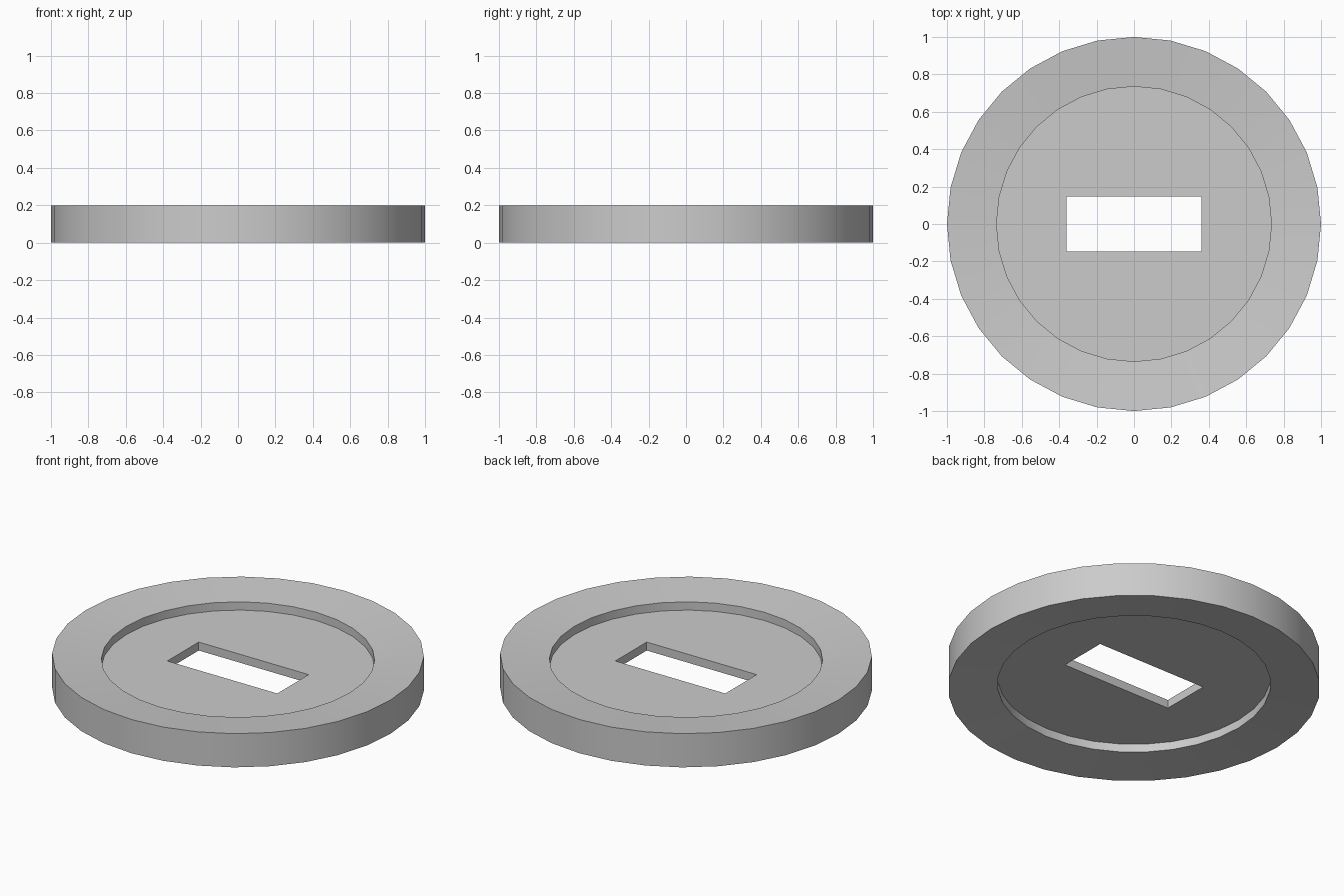
import bpy, bmesh
from math import sin, cos, tau, radians

if "Cube" in bpy.data.objects:
    bpy.data.objects.remove(bpy.data.objects["Cube"])

SIDES = 32
# Half profile (radius, z): sloped rim around a thin sunken web
PROFILE = [(0.735, 0.125), (0.735, 0.174), (1.0, 0.2),
           (1.0, 0.0), (0.735, 0.026), (0.735, 0.075)]

# Disc body: rings of the profile, side walls, then the two web faces
bm = bmesh.new()
rings = [[bm.verts.new((r * cos(tau * i / SIDES), r * sin(tau * i / SIDES), z))
          for i in range(SIDES)] for r, z in PROFILE]
for a, b in zip(rings, rings[1:]):
    for i in range(SIDES):
        j = (i + 1) % SIDES
        bm.faces.new((a[i], a[j], b[j], b[i]))
bm.faces.new(rings[0])
bm.faces.new(rings[-1])
bmesh.ops.recalc_face_normals(bm, faces=bm.faces)
mesh = bpy.data.meshes.new("slotted_disc")
bm.to_mesh(mesh)
bm.free()
disc = bpy.data.objects.new("slotted_disc", mesh)
bpy.context.collection.objects.link(disc)

# Cutter for the rectangular slot through the web
bpy.ops.mesh.primitive_cube_add(size=1, location=(0, 0, 0.1))
cutter = bpy.context.object
cutter.name = "slot_cutter"
cutter.scale = (0.722, 0.294, 0.4)
cutter.hide_render = True

# Cut the slot, then drop the cutter
bpy.ops.object.select_all(action='DESELECT')
disc.select_set(True)
bpy.context.view_layer.objects.active = disc
cut = disc.modifiers.new("slot", 'BOOLEAN')
cut.operation = 'DIFFERENCE'
cut.solver = 'EXACT'
cut.object = cutter
bpy.ops.object.modifier_apply(modifier=cut.name)
bpy.data.objects.remove(cutter)

# Smooth round walls with sharp rims
bpy.ops.object.shade_smooth_by_angle(angle=radians(30))
